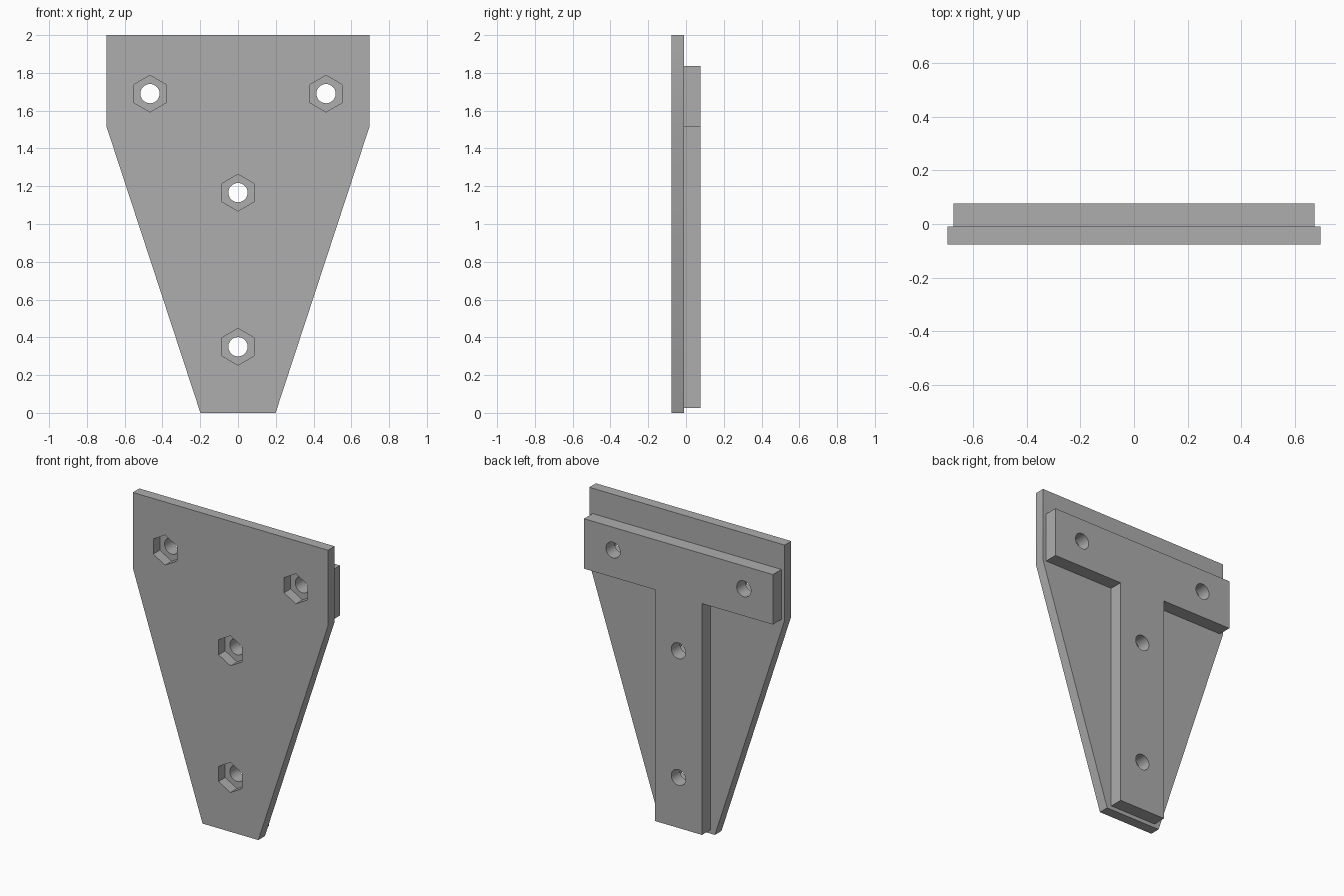
import bpy
import bmesh
from math import cos, sin, pi, radians

default = bpy.data.objects.get("Cube")
if default:
    bpy.data.objects.remove(default, do_unlink=True)

FRONT, JOINT, BACK = -0.077, -0.01, 0.077
BOLTS = [(-0.466, 1.69), (0.466, 1.69), (0, 1.166), (0, 0.35)]

grey = bpy.data.materials.new("grey")
grey.use_nodes = True
grey.diffuse_color = (0.42, 0.42, 0.42, 1)
grey.node_tree.nodes["Principled BSDF"].inputs["Base Color"].default_value = grey.diffuse_color


def extrude(name, outlines, y0, y1):
    """Solid made by extruding closed x-z outlines from y0 to y1."""
    bm = bmesh.new()
    for outline in outlines:
        face = bm.faces.new([bm.verts.new((x, y0, z)) for x, z in outline])
        new = bmesh.ops.extrude_face_region(bm, geom=[face], use_keep_orig=True)["geom"]
        verts = [v for v in new if isinstance(v, bmesh.types.BMVert)]
        bmesh.ops.translate(bm, verts=verts, vec=(0, y1 - y0, 0))
    bmesh.ops.recalc_face_normals(bm, faces=bm.faces)
    mesh = bpy.data.meshes.new(name)
    bm.to_mesh(mesh)
    bm.free()
    mesh.materials.append(grey)
    obj = bpy.data.objects.new(name, mesh)
    bpy.context.collection.objects.link(obj)
    return obj


def mirrored(right_half):
    """Close a half profile across x = 0."""
    return right_half + [(-x, z) for x, z in reversed(right_half)]


def ring(center, radius, sides):
    cx, cz = center
    return [(cx + radius * sin(2 * pi * i / sides), cz + radius * cos(2 * pi * i / sides))
            for i in range(sides)]


def drill(obj, radius, sides):
    """Cut one hole of the given shape at every bolt position."""
    cutter = extrude("cutter", [ring(b, radius, sides) for b in BOLTS], -0.3, 0.3)
    cutter.hide_render = True
    mod = obj.modifiers.new("bolt_holes", "BOOLEAN")
    mod.operation = "DIFFERENCE"
    mod.solver = "EXACT"
    mod.object = cutter
    bpy.ops.object.select_all(action="DESELECT")
    bpy.context.view_layer.objects.active = obj
    obj.select_set(True)
    bpy.ops.object.modifier_apply(modifier=mod.name)
    bpy.data.objects.remove(cutter, do_unlink=True)
    bpy.ops.object.shade_smooth_by_angle(angle=radians(30))


# Tapered front plate with hexagonal nut pockets
plate = extrude("front_plate", [mirrored([(0.199, 0), (0.696, 1.515), (0.696, 2)])], FRONT, JOINT)
drill(plate, 0.097, 6)

# T-shaped back rib with round bolt holes
rib = extrude("back_rib", [mirrored([(0.168, 0.025), (0.168, 1.515), (0.673, 1.515), (0.673, 1.837)])],
              JOINT, BACK)
drill(rib, 0.051, 32)
